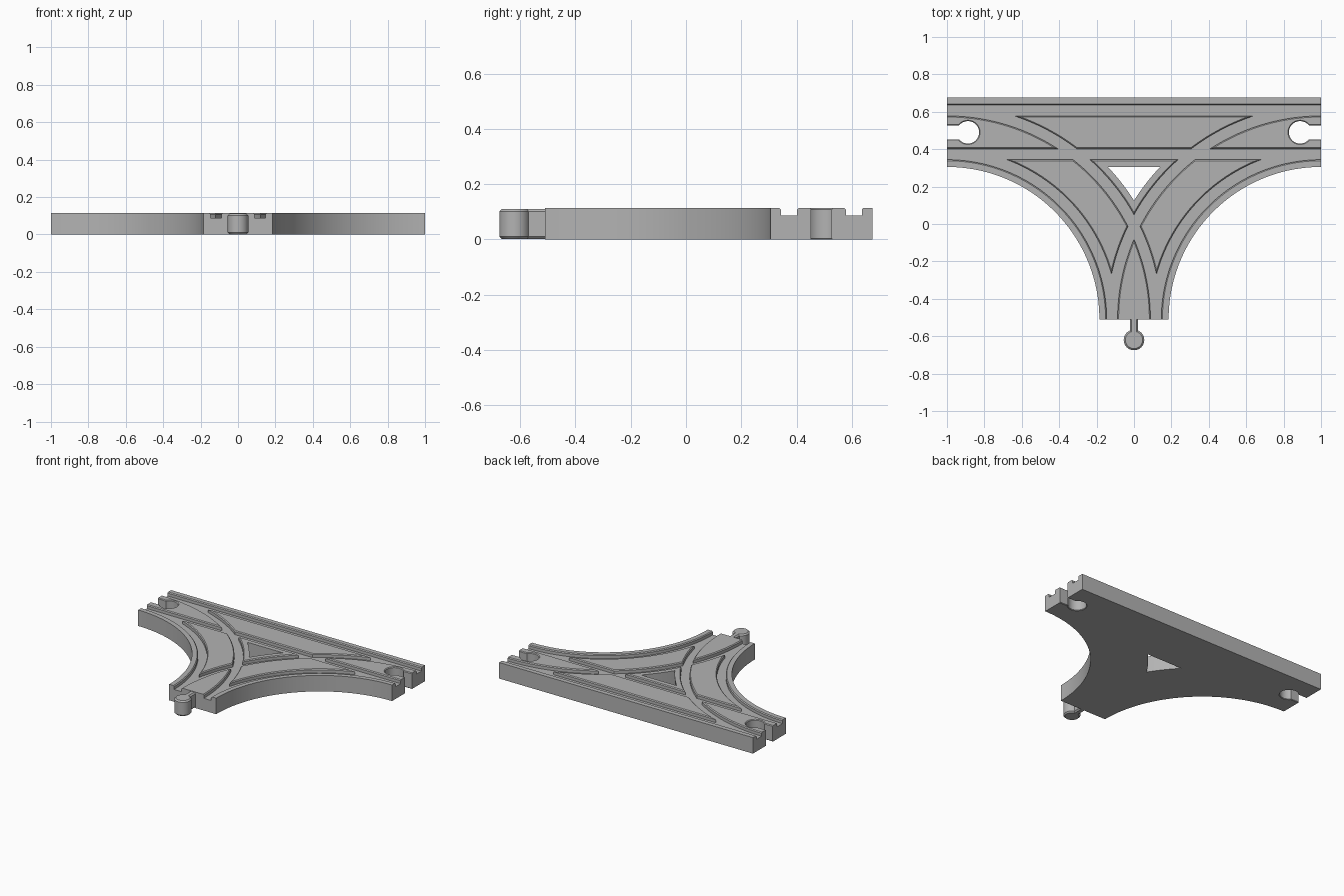
import bpy, bmesh
from math import pi, sin, cos, asin, acos, radians

if "Cube" in bpy.data.objects:
    bpy.data.objects.remove(bpy.data.objects["Cube"], do_unlink=True)

TOP = 0.114            # board thickness
FLOOR = 0.087          # groove floor height
MID = 0.49             # centre line of the straight track
HALF = 0.185           # half track width
PIVOT = MID - 1.0      # y of both curve centres (radius 1 centre line)
GAUGE = 0.117          # groove offset from the centre line

grey = bpy.data.materials.new("plain grey")
grey.use_nodes = True
grey.diffuse_color = (0.45, 0.45, 0.45, 1)
grey.node_tree.nodes["Principled BSDF"].inputs["Base Color"].default_value = (0.45, 0.45, 0.45, 1)


def loft(name, rings):
    """Closed solid through equal-length rings of points, capped at both ends."""
    bm = bmesh.new()
    loops = [[bm.verts.new(p) for p in ring] for ring in rings]
    for a, b in zip(loops, loops[1:]):
        for i in range(len(a)):
            j = (i + 1) % len(a)
            bm.faces.new((a[i], a[j], b[j], b[i]))
    bm.faces.new(loops[0])
    bm.faces.new(loops[-1])
    bmesh.ops.recalc_face_normals(bm, faces=bm.faces)
    mesh = bpy.data.meshes.new(name)
    bm.to_mesh(mesh)
    bm.free()
    mesh.materials.append(grey)
    obj = bpy.data.objects.new(name, mesh)
    bpy.context.collection.objects.link(obj)
    return obj


def prism(name, outline, z0, z1):
    return loft(name, [[(x, y, z) for x, y in outline] for z in (z0, z1)])


def arc(side, radius, a0, a1, steps):
    """Arc about the curve centre on one side; angle 0 points to the middle."""
    angles = [a0 + (a1 - a0) * i / steps for i in range(steps + 1)]
    return [(side * (1 - radius * cos(a)), PIVOT + radius * sin(a)) for a in angles]


def keyhole(origin, direction, radius, neck, length, layers):
    """Round head with a straight neck; layers are (z, outline growth)."""
    (ox, oy), (dx, dy) = origin, direction
    rings = []
    for z, grow in layers:
        r, h = radius + grow, neck + grow
        a = asin(h / r)
        turn = [a + (2 * pi - 2 * a) * i / 48 for i in range(49)]
        flat = [(length, -h), (length, h)] + [(r * cos(t), r * sin(t)) for t in turn]
        rings.append([(ox + u * dx - v * dy, oy + u * dy + v * dx, z) for u, v in flat])
    return rings


def groove_profile(wall=0.029, chamfer=0.006, over=0.01):
    lip = wall + chamfer + over
    half = [(wall, FLOOR), (wall, TOP - chamfer), (lip, TOP + over)]
    return half + [(-o, z) for o, z in reversed(half)]


# Board: straight track merged with two quarter curves
outline = [(1, MID + HALF), (-1, MID + HALF)]
outline += arc(-1, 1 - HALF, pi / 2, 0, 64) + arc(1, 1 - HALF, 0, pi / 2, 64)
board = prism("track_board", outline, 0, TOP)
cutters = []

# Triangular opening between the three tracks
outer = 1 + HALF
hole = arc(1, outer, acos(1 / outer), asin((1 - HALF) / outer), 16)
hole += [(-x, y) for x, y in reversed(hole[1:])]
cutters.append(prism("opening_cutter", hole, -0.05, TOP + 0.05))

# Wheel grooves: two straight, two on each curve
profile = groove_profile()
for offset in (-GAUGE, GAUGE):
    cutters.append(loft("straight_groove_cutter",
                        [[(x, MID + offset + o, z) for o, z in profile] for x in (-1.02, 1.02)]))
    for side in (-1, 1):
        lanes = [arc(side, 1 + offset + o, radians(-2), radians(92), 72) for o, z in profile]
        rings = [[(x, y, z) for (x, y), (o, z) in zip(step, profile)] for step in zip(*lanes)]
        cutters.append(loft("curved_groove_cutter", rings))

# Connector sockets at both ends of the straight track
for side in (-1, 1):
    layers = [(-0.01, 0.014), (0.004, 0), (TOP - 0.005, 0), (TOP + 0.01, 0.015)]
    cutters.append(loft("socket_cutter",
                        keyhole((side * 0.888, MID), (side, 0), 0.06, 0.037, 0.15, layers)))

for cutter in cutters:
    cutter.hide_render = True
    mod = board.modifiers.new("cut", "BOOLEAN")
    mod.operation = "DIFFERENCE"
    mod.solver = "MANIFOLD"
    mod.object = cutter

# Bake the cuts and drop the cutters
bpy.context.view_layer.update()
graph = bpy.context.evaluated_depsgraph_get()
baked = bpy.data.meshes.new_from_object(board.evaluated_get(graph))
board.modifiers.clear()
board.data = baked
for cutter in cutters:
    bpy.data.objects.remove(cutter, do_unlink=True)

# Connector peg with a neck on the front end
bevel = 0.009
peg = loft("connector_peg", keyhole((0, -0.62), (0, 1), 0.055, 0.022, 0.12, [
    (0.001, -bevel), (0.001 + bevel, 0), (TOP - 0.003 - bevel, 0), (TOP - 0.003, -bevel)]))

for obj in (board, peg):
    bpy.ops.object.select_all(action="DESELECT")
    obj.select_set(True)
    bpy.context.view_layer.objects.active = obj
    bpy.ops.object.shade_smooth_by_angle(angle=radians(30))
